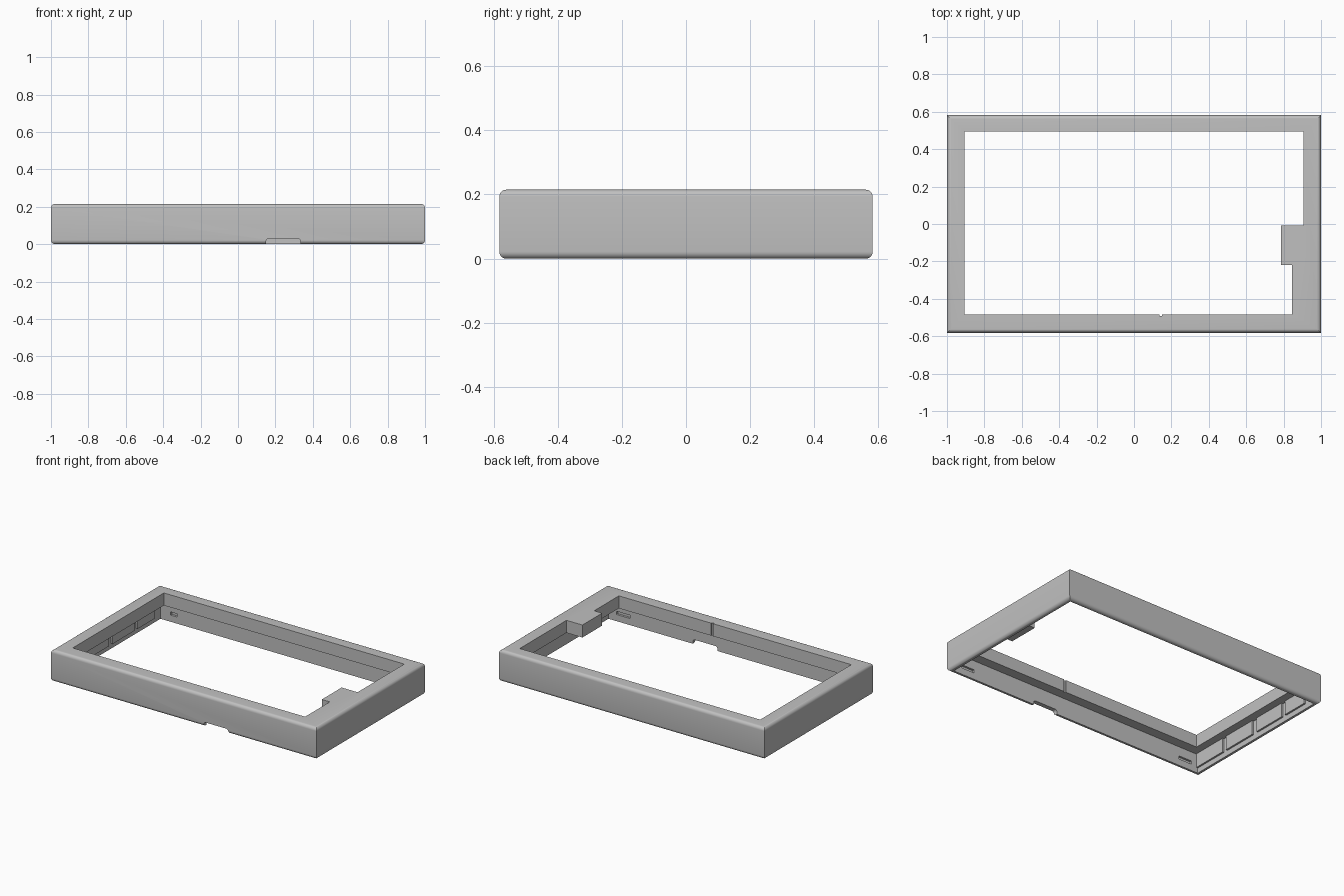
import bpy, bmesh, math

if "Cube" in bpy.data.objects:
    bpy.data.objects.remove(bpy.data.objects["Cube"])

W, D, H = 1.0, 0.582, 0.215      # half width, half depth, height
T, UNDER, R = 0.03, 0.13, 0.022  # wall thickness, bezel underside, fillet radius

grey = bpy.data.materials.new("plain grey")
grey.diffuse_color = (0.53, 0.53, 0.53, 1)
grey.use_nodes = True
grey.node_tree.nodes["Principled BSDF"].inputs["Base Color"].default_value = grey.diffuse_color


def loft(name, loops):
    """Closed solid through a stack of equal-length point loops."""
    bm = bmesh.new()
    rows = [[bm.verts.new(p) for p in loop] for loop in loops]
    n = len(rows[0])
    for a, b in zip(rows, rows[1:]):
        for i in range(n):
            j = (i + 1) % n
            bm.faces.new((a[i], a[j], b[j], b[i]))
    bm.faces.new(rows[0][::-1])
    bm.faces.new(rows[-1])
    bmesh.ops.recalc_face_normals(bm, faces=bm.faces)
    me = bpy.data.meshes.new(name)
    bm.to_mesh(me)
    bm.free()
    me.materials.append(grey)
    ob = bpy.data.objects.new(name, me)
    bpy.context.collection.objects.link(ob)
    return ob


def rect(x0, x1, y0, y1, z):
    return [(x0, y0, z), (x1, y0, z), (x1, y1, z), (x0, y1, z)]


def box(name, x0, x1, y0, y1, z0, z1):
    return loft(name, [rect(x0, x1, y0, y1, z0), rect(x0, x1, y0, y1, z1)])


def cut(target, cutter):
    mod = target.modifiers.new("cut", 'BOOLEAN')
    mod.operation, mod.solver, mod.object = 'DIFFERENCE', 'EXACT', cutter
    bpy.context.view_layer.objects.active = target
    bpy.ops.object.modifier_apply(modifier=mod.name)
    bpy.data.objects.remove(cutter, do_unlink=True)


# outer body: top and bottom edges rounded, upright corners sharp
arc = [math.radians(15 * i) for i in range(7)]
profile = [(R - R * math.sin(a), R - R * math.cos(a)) for a in arc]
profile += [(i, H - z) for i, z in reversed(profile)]
frame = loft("bezel_frame", [rect(-W + i, W - i, -D + i, D - i, z) for i, z in profile])

# hollow underside
cut(frame, box("cavity", -W + T, W - T, -D + T, D - T, -0.1, UNDER))

# window opening with the stepped block on the right and a tiny front nick
opening = [(-0.905, -0.485), (0.135, -0.485), (0.135, -0.493), (0.15, -0.493),
           (0.15, -0.485), (0.845, -0.485), (0.845, -0.22), (0.785, -0.22),
           (0.785, -0.007), (0.905, -0.007), (0.905, 0.495), (-0.905, 0.495)]
cut(frame, loft("window", [[(x, y, z) for x, y in opening] for z in (0.05, 0.3)]))

# cable notch in the lower front edge, with rounded upper corners
nx0, nx1, nz, nr = 0.15, 0.335, 0.03, 0.016
notch = [(nx0, -0.05), (nx1, -0.05)]
notch += [(nx1 - nr + nr * math.cos(a), nz - nr + nr * math.sin(a)) for a in arc]
notch += [(nx0 + nr - nr * math.sin(a), nz - nr + nr * math.cos(a)) for a in arc]
cut(frame, loft("notch", [[(x, y, z) for x, z in notch] for y in (-0.7, -0.5)]))

# shallow latch slots inside the front and back walls
for x, side, half in ((-0.87, -1, 0.05), (0.86, -1, 0.05),
                      (-0.87, 1, 0.025), (0.87, 1, 0.025)):
    y0, y1 = sorted((side * (D - T - 0.02), side * (D - T + 0.014)))
    cut(frame, box("slot", x - half, x + half, y0, y1, 0.045, 0.067))

bpy.ops.object.select_all(action='DESELECT')
frame.select_set(True)
bpy.context.view_layer.objects.active = frame
bpy.ops.object.shade_smooth_by_angle(angle=math.radians(30))

# raised pads along the inside of the left wall
for k, (y0, y1) in enumerate(((-0.55, -0.30), (-0.27, -0.02), (0.02, 0.26), (0.29, 0.47))):
    box(f"inner_pad_{k + 1}", -W + T - 0.005, -W + T + 0.012, y0, y1, 0.035, UNDER + 0.005)
